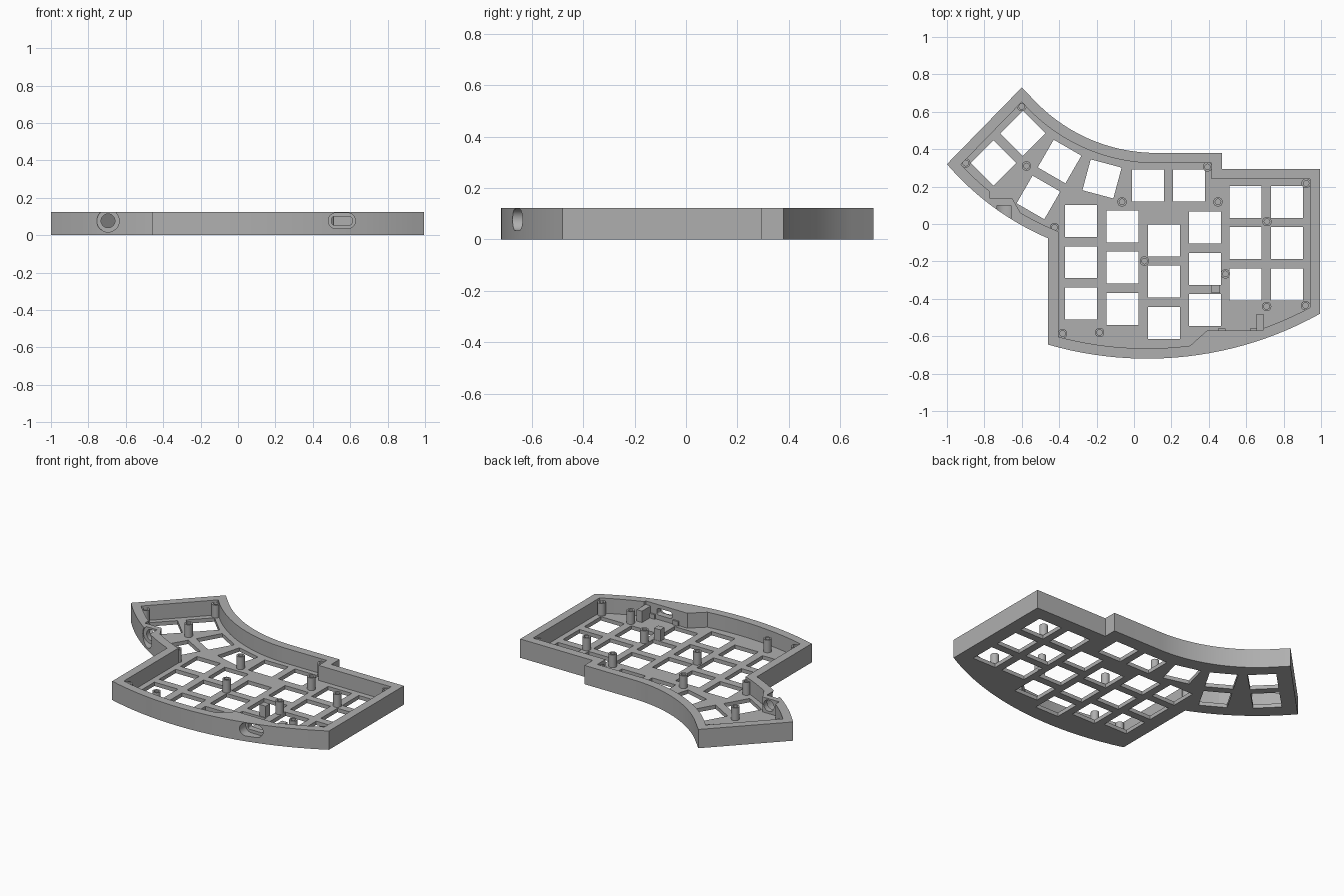
import bpy, bmesh, math
from mathutils import Matrix, Vector

old = bpy.data.objects.get("Cube")
if old:
    bpy.data.objects.remove(old, do_unlink=True)

HEIGHT, FLOOR, WALL = 0.123, 0.025, 0.055

grey = bpy.data.materials.new("plain grey")
grey.use_nodes = True
grey.diffuse_color = (0.43, 0.43, 0.43, 1)
grey.node_tree.nodes["Principled BSDF"].inputs["Base Color"].default_value = grey.diffuse_color


def finish(name, bm):
    """Turn a bmesh into a grey object, smooth with sharp creases."""
    bmesh.ops.recalc_face_normals(bm, faces=bm.faces)
    mesh = bpy.data.meshes.new(name)
    bm.to_mesh(mesh)
    bm.free()
    mesh.materials.append(grey)
    mesh.shade_smooth()
    mesh.set_sharp_from_angle(angle=math.radians(25))
    ob = bpy.data.objects.new(name, mesh)
    bpy.context.collection.objects.link(ob)
    return ob


def prism(bm, points, low, high, matrix=Matrix()):
    """Extrude a flat outline between two heights."""
    verts = [bm.verts.new(matrix @ Vector((x, y, low))) for x, y in points]
    face = bm.faces.new(verts)
    made = bmesh.ops.extrude_face_region(bm, geom=[face])["geom"]
    rise = matrix.to_3x3() @ Vector((0, 0, high - low))
    bmesh.ops.translate(bm, vec=rise, verts=[v for v in made if isinstance(v, bmesh.types.BMVert)])


def arc(center, radius, x0, x1, steps=24):
    """Points along the lower half of a circle from x0 to x1."""
    a0, a1 = (-math.acos((x - center[0]) / radius) for x in (x0, x1))
    return [(center[0] + radius * math.cos(a0 + (a1 - a0) * i / steps),
             center[1] + radius * math.sin(a0 + (a1 - a0) * i / steps)) for i in range(steps + 1)]


def box(name, x0, x1, y0, y1, top):
    bm = bmesh.new()
    prism(bm, [(x0, y0), (x1, y0), (x1, y1), (x0, y1)], 0.01, top)
    return finish(name, bm)


def pill(width, height, radius, steps=8):
    """Rounded rectangle outline."""
    pts = []
    for k, (sx, sy) in enumerate(((1, 1), (-1, 1), (-1, -1), (1, -1))):
        for i in range(steps + 1):
            a = math.pi / 2 * (k + i / steps)
            pts.append((sx * (width / 2 - radius) + radius * math.cos(a),
                        sy * (height / 2 - radius) + radius * math.sin(a)))
    return pts


def cut(target, bm):
    """Subtract a shape from the target."""
    cutter = finish("cutter", bm)
    cutter.hide_render = True
    mod = target.modifiers.new("cut", "BOOLEAN")
    mod.operation, mod.solver, mod.object = "DIFFERENCE", "EXACT", cutter
    graph = bpy.context.evaluated_depsgraph_get()
    mesh = bpy.data.meshes.new_from_object(target.evaluated_get(graph))
    target.modifiers.clear()
    target.data = mesh
    bpy.data.objects.remove(cutter, do_unlink=True)


# Outline centres: the thumb fan and the long front curve
FAN, FRONT = (0.12, 1.28), (0.07, 1.18)

# Solid body
outer = (arc(FAN, 1.475, -1.0, -0.46) + arc(FRONT, 1.9, -0.46, 0.995)
         + [(0.995, 0.295), (0.47, 0.295), (0.47, 0.38)]
         + arc(FAN, 0.9, 0.12, -0.516) + [(-0.6, 0.73)])
bm = bmesh.new()
prism(bm, outer, 0, HEIGHT)
case = finish("case_body", bm)

# Cavity, with thicker wall around the two sockets
inner = (arc(FAN, 1.475 - WALL, -0.925, -0.77, 8) + [(-0.77, 0.136), (-0.65, 0.136)]
         + arc(FAN, 1.475 - WALL, -0.607, -0.405, 10)
         + arc(FRONT, 1.9 - WALL, -0.405, 0.30) + [(0.39, -0.57), (0.69, -0.57)]
         + arc(FRONT, 1.9 - WALL, 0.695, 0.94, 8)
         + [(0.94, 0.24), (0.415, 0.24), (0.415, 0.325)]
         + arc(FAN, 0.9 + WALL, 0.12, -0.555) + [(-0.6, 0.652)])
bm = bmesh.new()
prism(bm, inner, FLOOR, HEIGHT + 0.1)
cut(case, bm)

# Key openings: straight columns, then the fanned thumb keys
PITCH, KEY = 0.2205, 0.171
keys = [(x, top - PITCH * row, 0) for x, top in
        ((-0.283, 0.016), (-0.061, -0.013), (0.16, -0.088), (0.38, -0.019), (0.596, 0.118), (0.818, 0.118))
        for row in range(3)]
keys += [(0.075, 0.206, 0), (0.294, 0.206, 0), (-0.171, 0.241, -15), (-0.398, 0.334, -30),
         (-0.511, 0.142, -30), (-0.594, 0.484, -45), (-0.751, 0.326, -45)]
bm = bmesh.new()
h = KEY / 2
for x, y, turn in keys:
    place = Matrix.Translation((x, y, 0)) @ Matrix.Rotation(math.radians(turn), 4, "Z")
    prism(bm, [(-h, -h), (h, -h), (h, h), (-h, h)], -0.05, FLOOR + 0.02, place)
cut(case, bm)


# Sockets: a wide recess outside and a narrower hole right through
def socket(x, z, outline, y0, y1):
    bm = bmesh.new()
    place = Matrix.Translation((x, 0, z)) @ Matrix.Rotation(math.pi / 2, 4, "X")
    prism(bm, outline, -y1, -y0, place)
    cut(case, bm)


socket(-0.695, 0.077, pill(0.12, 0.12, 0.06), -0.2, 0.1)
socket(-0.695, 0.077, pill(0.074, 0.074, 0.037), 0.05, 0.2)
socket(0.555, 0.077, pill(0.145, 0.084, 0.042), -0.8, -0.61)
socket(0.555, 0.077, pill(0.108, 0.044, 0.012), -0.65, -0.5)
case.data.shade_smooth()
case.data.set_sharp_from_angle(angle=math.radians(25))


# Hollow screw posts
def post(name, x, y, top=0.108, radius=0.025, bore=0.015, sides=24):
    bm = bmesh.new()
    profile = [(0, 0.004), (radius, 0.004), (radius, top), (bore, top), (bore, 0.04), (0, 0.04)]
    verts = [bm.verts.new((x + r, y, z)) for r, z in profile]
    edges = [bm.edges.new(pair) for pair in zip(verts, verts[1:])]
    bmesh.ops.spin(bm, geom=verts + edges, cent=(x, y, 0), axis=(0, 0, 1),
                   angle=math.tau, steps=sides)
    bmesh.ops.remove_doubles(bm, verts=bm.verts, dist=0.0005)
    return finish(name, bm)


posts = [(-0.90, 0.326), (-0.60, 0.628), (-0.575, 0.31), (0.393, 0.305), (0.92, 0.217),
         (0.917, -0.436), (0.709, -0.441), (0.711, 0.013), (0.489, -0.267), (0.449, 0.118),
         (-0.064, 0.118), (0.056, -0.198), (-0.425, -0.019), (-0.382, -0.586), (-0.184, -0.58)]
for i, (x, y) in enumerate(posts):
    post(f"screw_post_{i + 1}", x, y)

# Board holders around the wide socket
box("board_stop", 0.415, 0.46, -0.37, -0.327, 0.1)
box("board_side_rib", 0.655, 0.693, -0.6, -0.48, 0.1)
box("board_rest_left", 0.45, 0.49, -0.6, -0.56, 0.055)
box("board_rest_right", 0.62, 0.66, -0.6, -0.56, 0.055)
